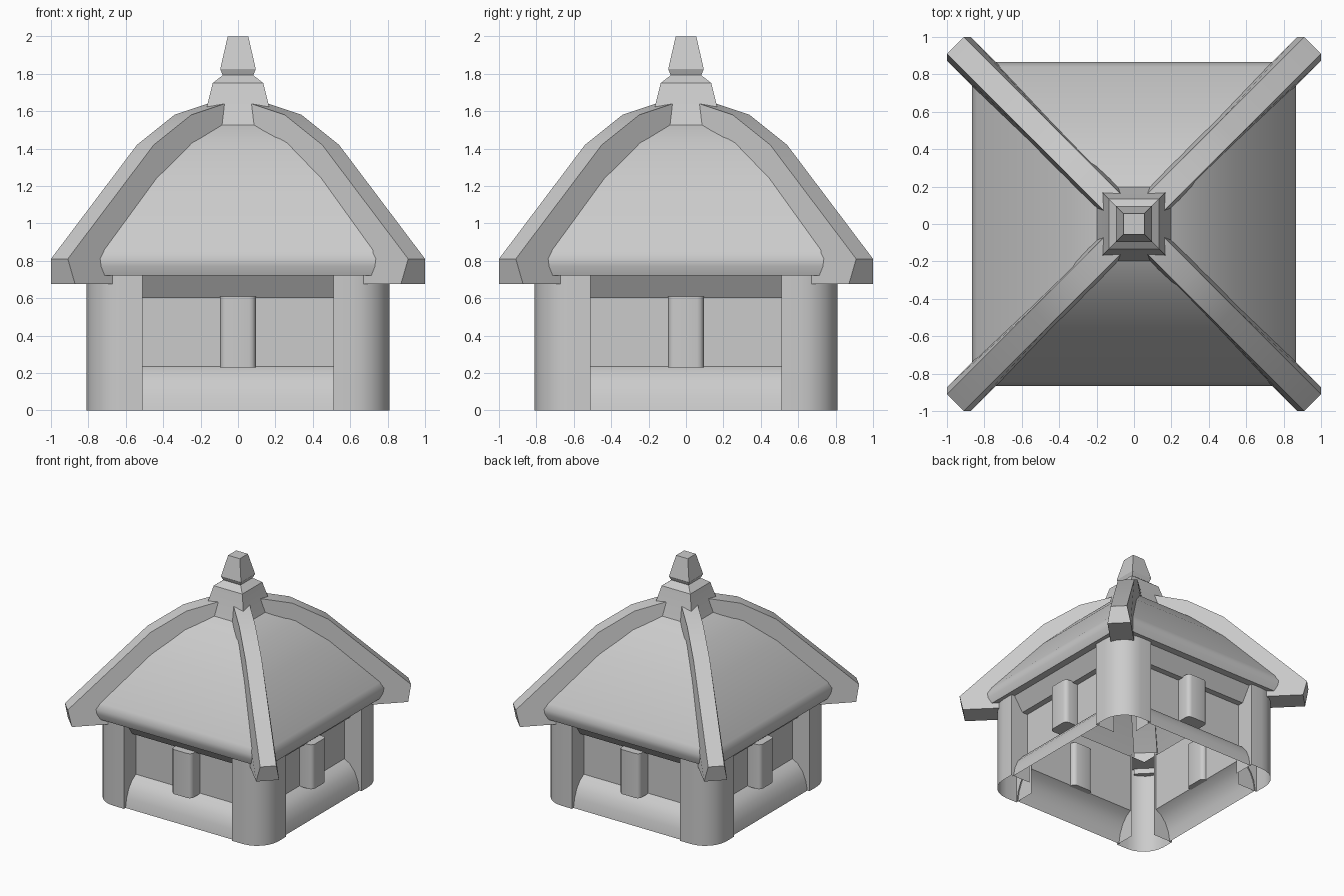
import bpy, bmesh, math
from mathutils import Matrix

old = bpy.data.objects.get("Cube")
if old:
    bpy.data.objects.remove(old, do_unlink=True)

stone = bpy.data.materials.new("pale_grey_stone")
stone.use_nodes = True
GREY = (0.6, 0.6, 0.6, 1)
stone.diffuse_color = GREY
stone.node_tree.nodes["Principled BSDF"].inputs["Base Color"].default_value = GREY


def finish(name, bm, angle=30, turn=0, recalc=True):
    """Turn a bmesh into a named object, rotated by quarter turns about z."""
    if recalc:
        bmesh.ops.recalc_face_normals(bm, faces=bm.faces)
    bm.transform(Matrix.Rotation(turn * math.pi / 2, 4, "Z"))
    mesh = bpy.data.meshes.new(name)
    bm.to_mesh(mesh)
    bm.free()
    mesh.materials.append(stone)
    ob = bpy.data.objects.new(name, mesh)
    bpy.context.collection.objects.link(ob)
    bpy.ops.object.select_all(action="DESELECT")
    ob.select_set(True)
    bpy.context.view_layer.objects.active = ob
    bpy.ops.object.shade_smooth_by_angle(angle=math.radians(angle))
    return ob


def loft(rings, closed=True, caps=False):
    """Skin a list of equal-length point rows."""
    bm = bmesh.new()
    rows = [[bm.verts.new(p) for p in ring] for ring in rings]
    n = len(rows[0])
    for a, b in zip(rows, rows[1:]):
        for i in range(n if closed else n - 1):
            j = (i + 1) % n
            bm.faces.new((a[i], a[j], b[j], b[i]))
    if caps:
        bm.faces.new(rows[0])
        bm.faces.new(rows[-1])
    return bm


def square_rings(profile):
    corners = ((-1, -1), (1, -1), (1, 1), (-1, 1))
    return [[(x * w, y * w, z) for x, y in corners] for w, z in profile]


def strip(profile, half):
    """Front-facing strip: depth/height profile drawn along x."""
    return loft([[(-half, -d, z), (half, -d, z)] for d, z in profile], closed=False)


def orient(bm):
    """Make open skins face away from the middle."""
    for f in bm.faces:
        f.normal_update()
        c = f.calc_center_median()
        if f.normal.x * c.x + f.normal.y * c.y < 0:
            f.normal_flip()
    return bm


# Roof shell with an eave soffit and rounded rim
roof_profile = [(0.65, 0.72), (0.84, 0.72), (0.86, 0.77), (0.865, 0.81), (0.84, 0.86),
                (0.55, 1.24), (0.36, 1.43), (0.19, 1.53)]
finish("roof", loft(square_rings(roof_profile)), 40)

# Roof cap and finial
cap_profile = [(0.2, 1.515), (0.165, 1.63), (0.135, 1.75), (0.078, 1.795)]
finish("roof_cap", loft(square_rings(cap_profile), caps=True), 20)
finial_profile = [(0.075, 1.78), (0.085, 1.80), (0.095, 1.825), (0.055, 2.0)]
finish("finial", loft(square_rings(finial_profile), caps=True), 20)

# Side profiles of the hip ridges (distance along the corner line, height)
ridge_top = [(0.955, 0.81), (0.495, 1.42), (0.295, 1.58), (0.115, 1.64)]
ridge_bottom = [(0.935, 0.675), (0.72, 0.675), (0.72, 0.86),
                (0.42, 1.25), (0.24, 1.40), (0.1, 1.46)]


def ridge(turn):
    bm = bmesh.new()
    sides = []
    for sign in (-1, 1):
        top = [bm.verts.new((s + sign * 0.045, -s + sign * 0.045, z)) for s, z in ridge_top]
        low = [bm.verts.new((s + sign * 0.064, -s + sign * 0.064, z)) for s, z in ridge_bottom]
        sides.append(top + low[::-1])
    for side in sides:
        bm.faces.new(side)
    n = len(sides[0])
    for i in range(n):
        j = (i + 1) % n
        bm.faces.new((sides[0][i], sides[0][j], sides[1][j], sides[1][i]))
    finish("hip_ridge", bm, 20, turn)


# Corner post outline: two returns joined by a rounded outer corner
def corner_post(turn):
    r, outer, inner = 0.2, 0.81, 0.51
    outline = [(inner, -0.63), (inner, -outer)]
    for k in range(7):
        a = -math.pi / 2 + k * math.pi / 12
        outline.append((outer - r + r * math.cos(a), -outer + r + r * math.sin(a)))
    outline += [(outer, -inner), (0.63, -inner)]
    bm = loft([[(x, y, z) for x, y in outline] for z in (0, 0.73)], closed=False)
    finish("corner_post", bm, 30, turn)


def middle_post(turn):
    bm = bmesh.new()
    bmesh.ops.create_cube(bm, size=1)
    bm.transform(Matrix.Translation((0, -0.69, 0.42)) @ Matrix.Diagonal((0.19, 0.16, 0.38, 1)))
    upright = [e for e in bm.edges if abs(e.verts[0].co.z - e.verts[1].co.z) > 0.1]
    bmesh.ops.bevel(bm, geom=upright, offset=0.035, segments=3, affect="EDGES", profile=0.5)
    finish("middle_post", bm, 35, turn)


# Four matching sides
for turn in range(4):
    ridge(turn)
    corner_post(turn)
    middle_post(turn)
    finish("lower_wall", orient(strip([(0.79, 0), (0.775, 0.08), (0.745, 0.15),
                                       (0.70, 0.205), (0.65, 0.235)], 0.52)),
           35, turn, recalc=False)
    finish("wall_panel", orient(strip([(0.65, 0.235), (0.65, 0.72)], 0.52)),
           30, turn, recalc=False)
    finish("lintel", orient(strip([(0.65, 0.60), (0.70, 0.60), (0.78, 0.72)], 0.52)),
           30, turn, recalc=False)
